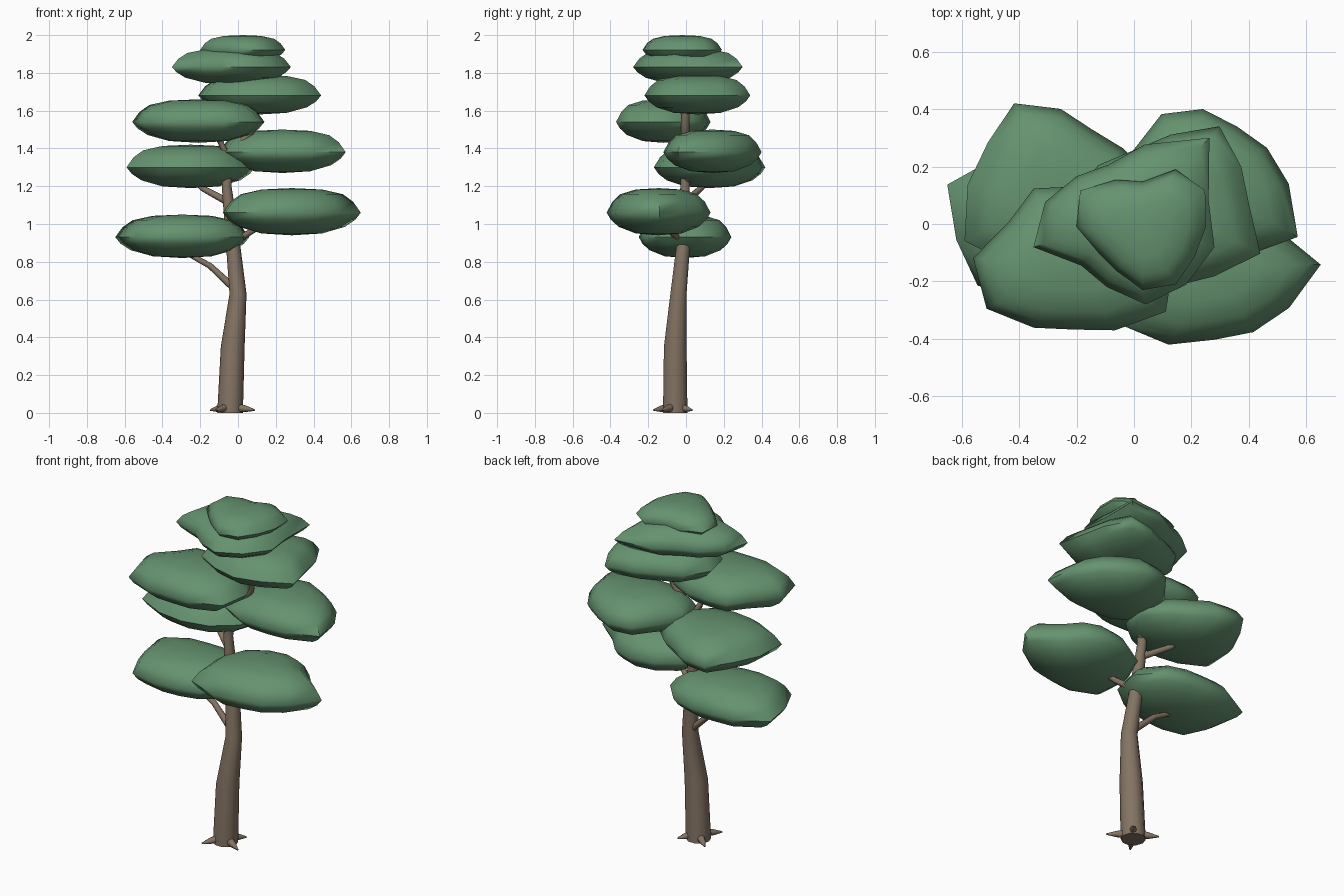
import bpy, bmesh
from math import sin, cos, tau, radians
from mathutils import Vector

if "Cube" in bpy.data.objects:
    bpy.data.objects.remove(bpy.data.objects["Cube"], do_unlink=True)


def material(name, color):
    mat = bpy.data.materials.new(name)
    mat.use_nodes = True
    mat.diffuse_color = (*color, 1)
    mat.node_tree.nodes["Principled BSDF"].inputs["Base Color"].default_value = (*color, 1)
    return mat


leaf = material("leaf green", (0.13, 0.29, 0.16))
bark = material("bark brown", (0.23, 0.175, 0.125))


def loft(name, rings, mat, start=None, end=None):
    """Skin a stack of equal-sized rings, closing each end with a cap or a point."""
    bm = bmesh.new()
    loops = [[bm.verts.new(p) for p in ring] for ring in rings]
    n = len(loops[0])
    for a, b in zip(loops, loops[1:]):
        for i in range(n):
            j = (i + 1) % n
            bm.faces.new((a[i], a[j], b[j], b[i]))
    for loop, point in ((loops[0], start), (loops[-1], end)):
        if point is None:
            bm.faces.new(loop)
        else:
            tip = bm.verts.new(point)
            for i in range(n):
                bm.faces.new((loop[i], loop[(i + 1) % n], tip))
    bmesh.ops.recalc_face_normals(bm, faces=bm.faces)
    mesh = bpy.data.meshes.new(name)
    bm.to_mesh(mesh)
    bm.free()
    mesh.materials.append(mat)
    obj = bpy.data.objects.new(name, mesh)
    bpy.context.collection.objects.link(obj)
    bpy.ops.object.select_all(action="DESELECT")
    obj.select_set(True)
    bpy.context.view_layer.objects.active = obj
    bpy.ops.object.shade_smooth_by_angle(angle=1.1)


def tube(name, path, radii, sides=8, upright=False):
    """Tapered round limb along a path."""
    pts = [Vector(p) for p in path]
    rings = []
    for k, (p, r) in enumerate(zip(pts, radii)):
        d = pts[min(k + 1, len(pts) - 1)] - pts[max(k - 1, 0)]
        if upright:
            u, v = Vector((1, 0, 0)), Vector((0, 1, 0))
        else:
            u = d.cross(Vector((0, 0, 1))).normalized()
            v = d.cross(u).normalized()
        rings.append([p + r * (u * cos(tau * i / sides) + v * sin(tau * i / sides))
                      for i in range(sides)])
    loft(name, rings, bark)


# Side profile of every foliage pad: (outline scale, height fraction)
PROFILE = [(0.44, 0.04), (0.77, 0.18), (0.92, 0.33), (1, 0.48),
           (0.89, 0.71), (0.74, 0.87), (0.44, 0.97)]


def pad(name, xs, ys, zs, radii, turn=0):
    """Flattened foliage cloud; radii give its outline at equal angles from turn."""
    n = len(radii)
    angles = [radians(turn) + tau * i / n for i in range(n)]

    def fit(values, lo, hi):
        a, b = min(values), max(values)
        return [lo + (v - a) / (b - a) * (hi - lo) for v in values]

    outline = list(zip(fit([r * cos(a) for r, a in zip(radii, angles)], *xs),
                       fit([r * sin(a) for r, a in zip(radii, angles)], *ys)))
    cx, cy, height = sum(xs) / 2, sum(ys) / 2, zs[1] - zs[0]
    rings = [[(cx + (x - cx) * s, cy + (y - cy) * s, zs[0] + h * height) for x, y in outline]
             for s, h in PROFILE]
    loft(name, rings, leaf, (cx, cy, zs[0]), (cx, cy, zs[1]))


# Foliage pads from bottom to top
pad("lower_right_foliage", (-0.65, 0.06), (-0.25, 0.24), (0.82, 1.05),
    (35, 30, 25, 24, 30, 39, 34, 34, 27, 25, 28, 33), turn=10)
pad("lower_left_foliage", (-0.08, 0.65), (-0.42, 0.13), (0.94, 1.19),
    (37, 25, 26, 27, 29, 33, 36, 40, 32, 26, 27, 30))
pad("middle_right_foliage", (-0.59, 0.09), (-0.17, 0.42), (1.19, 1.42),
    (33, 24, 21, 25, 31, 28, 31, 37, 31, 29, 30, 32))
pad("middle_left_foliage", (-0.1, 0.57), (-0.12, 0.4), (1.27, 1.5),
    (29, 25, 23, 26, 28, 26, 33, 34, 29, 26, 29, 37))
pad("upper_right_foliage", (-0.56, 0.14), (-0.37, 0.13), (1.43, 1.66),
    (34, 31, 26, 24, 27, 25, 34, 34, 27, 24, 28, 36))
pad("upper_left_foliage", (-0.21, 0.44), (-0.22, 0.34), (1.58, 1.79),
    (25, 26, 31, 24, 22, 27, 31, 32, 28, 28, 28, 33))
pad("crown_foliage", (-0.35, 0.28), (-0.28, 0.3), (1.74, 1.93),
    (29, 40, 27, 20, 22, 27, 31, 20, 22, 28, 29, 31), turn=15)
pad("top_foliage", (-0.2, 0.25), (-0.23, 0.19), (1.85, 2.0),
    (21, 24, 22, 15, 18, 24, 22, 17, 17, 21, 22, 20))

# Trunk
tube("trunk",
     [(-0.042, -0.057, 0), (-0.028, -0.057, 0.35), (0, -0.04, 0.63), (-0.025, -0.015, 0.88),
      (-0.06, -0.005, 1.2), (-0.05, 0, 1.36), (0.08, -0.005, 1.5), (0.1, 0, 1.66),
      (0.05, 0, 1.85)],
     (0.068, 0.063, 0.045, 0.038, 0.026, 0.025, 0.024, 0.02, 0.015), sides=10, upright=True)

# Branches reaching into the pads
for name, path in {
    "lower_right_branch": [(-0.01, -0.03, 0.65), (-0.15, -0.01, 0.78), (-0.28, 0, 0.85)],
    "lower_left_branch": [(-0.03, -0.01, 0.9), (0.07, -0.08, 0.96), (0.2, -0.13, 1.04)],
    "middle_right_branch": [(-0.06, 0, 1.12), (-0.19, 0.08, 1.19), (-0.26, 0.13, 1.26)],
    "middle_left_branch": [(-0.06, 0, 1.23), (0.04, 0.06, 1.3), (0.16, 0.12, 1.37)],
    "upper_right_branch": [(-0.055, 0, 1.35), (-0.1, -0.01, 1.45), (-0.2, -0.1, 1.52)],
}.items():
    tube(name, path, (0.02, 0.016, 0.012))

# Roots around the foot of the trunk
for name, dx, dy in (("front_left_root", 0.13, -0.07), ("back_right_root", -0.105, 0.09),
                     ("front_right_root", -0.075, -0.115), ("back_left_root", 0.075, 0.09)):
    foot = Vector((-0.042, -0.057, 0.033))
    out = Vector((dx, dy, -0.018))
    tube(name, [foot + out * 0.3, foot + out * 0.65, foot + out],
         (0.024, 0.017, 0.004))
